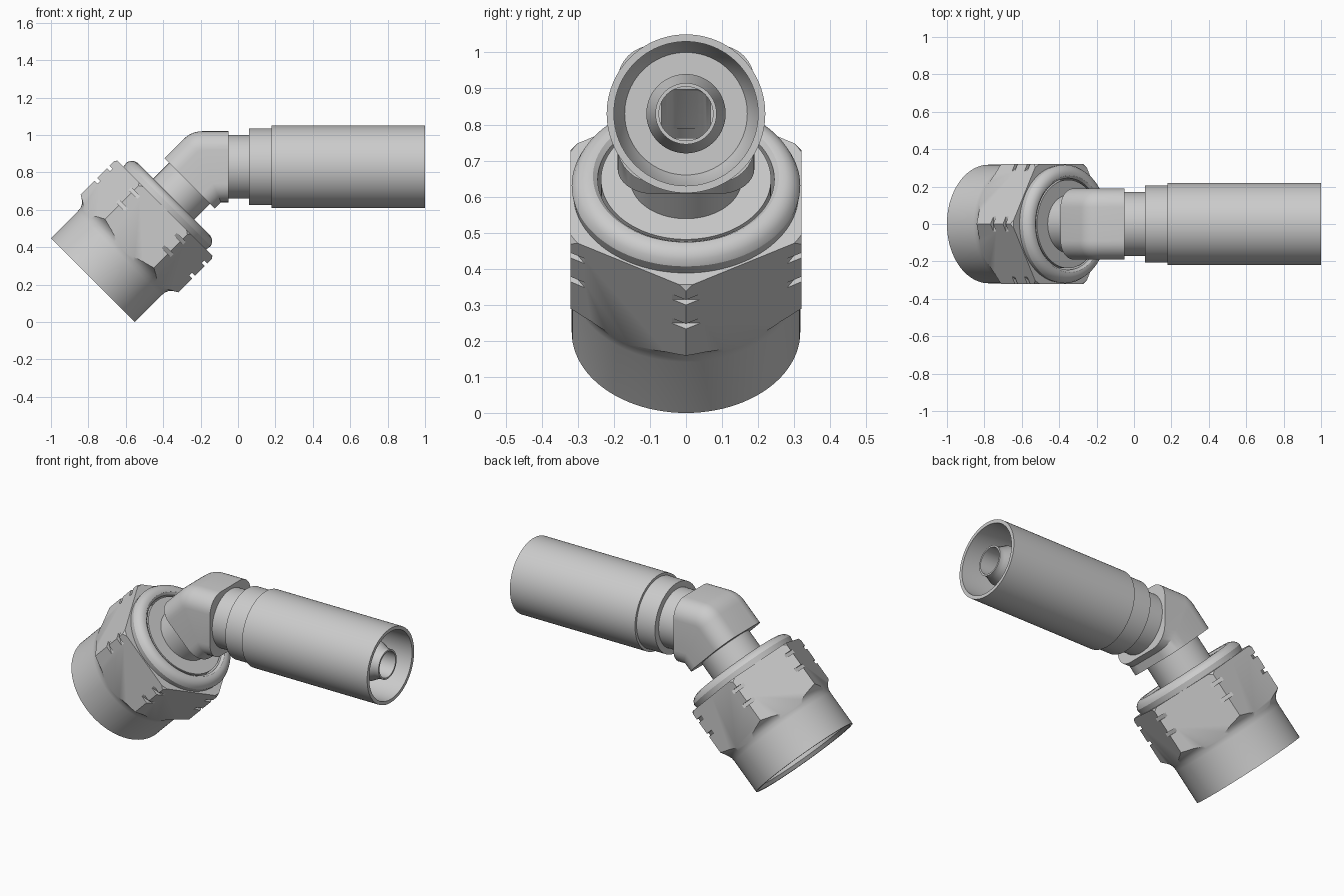
import bpy, bmesh, math
from mathutils import Matrix, Vector

if "Cube" in bpy.data.objects:
    bpy.data.objects.remove(bpy.data.objects["Cube"])

AXIS_Z = 0.83
CORNER = Vector((-0.17, 0, AXIS_Z))          # where the two pipe axes meet
NUT = Matrix.Translation((-0.776, 0, 0.224)) @ Matrix.Rotation(math.radians(45), 4, 'Y')
HOSE = Matrix.Translation((0, 0, AXIS_Z)) @ Matrix.Rotation(math.radians(90), 4, 'Y')


def make(name, bm):
    bmesh.ops.remove_doubles(bm, verts=bm.verts, dist=1e-5)
    bmesh.ops.recalc_face_normals(bm, faces=bm.faces)
    me = bpy.data.meshes.new(name)
    bm.to_mesh(me)
    bm.free()
    ob = bpy.data.objects.new(name, me)
    bpy.context.collection.objects.link(ob)
    return ob


def skin(bm, rings):
    """Join a closed loop of closed rings with quads."""
    vs = [[bm.verts.new(p) for p in ring] for ring in rings]
    n = len(vs[0])
    for i, a in enumerate(vs):
        b = vs[(i + 1) % len(vs)]
        for j in range(n):
            k = (j + 1) % n
            bm.faces.new((a[j], a[k], b[k], b[j]))


def lathe(name, profile, matrix, n=96):
    """Revolve a closed (along, radius) profile around local z."""
    bm = bmesh.new()
    skin(bm, [[(r * math.cos(math.tau * j / n), r * math.sin(math.tau * j / n), t)
               for j in range(n)] for t, r in profile])
    ob = make(name, bm)
    ob.matrix_world = matrix
    return ob


def cut(ob, cutter, operation):
    cutter.hide_render = True
    m = ob.modifiers.new("cut", 'BOOLEAN')
    m.operation, m.object, m.solver = operation, cutter, 'EXACT'
    bpy.context.view_layer.update()
    bpy.context.view_layer.objects.active = ob
    bpy.ops.object.modifier_apply(modifier=m.name)
    bpy.data.objects.remove(cutter)


def smooth(ob):
    bpy.ops.object.select_all(action='DESELECT')
    ob.select_set(True)
    bpy.context.view_layer.objects.active = ob
    bpy.ops.object.shade_smooth_by_angle(angle=math.radians(28))


# Swivel nut: turned profile with open bore and rounded bead
nut = lathe("swivel_nut", [
    (0, 0.317), (0.2, 0.317), (0.225, 0.319), (0.245, 0.328), (0.26, 0.342),
    (0.275, 0.366), (0.283, 0.39), (0.5, 0.39), (0.545, 0.359), (0.545, 0.313),
    (0.575, 0.317), (0.593, 0.309), (0.606, 0.294), (0.613, 0.275), (0.611, 0.258),
    (0.6, 0.245), (0.45, 0.245), (0.4, 0.285), (0.02, 0.285), (0, 0.3)], NUT)

# Hexagon flats
bm = bmesh.new()
bmesh.ops.create_cone(bm, cap_ends=True, segments=6, radius1=0.3695, radius2=0.3695,
                      depth=1.2, matrix=Matrix.Translation((0, 0, 0.3)))
v = max(bm.verts, key=lambda p: p.co.x)
spin = -math.atan2(v.co.y, v.co.x)
bmesh.ops.rotate(bm, verts=bm.verts, matrix=Matrix.Rotation(spin, 3, 'Z'))
hexagon = make("hexagon_cutter", bm)
hexagon.matrix_world = NUT
cut(nut, hexagon, 'INTERSECT')

# Two notches on each hexagon corner
bm = bmesh.new()
for i in range(6):
    for t in (0.392, 0.486):
        m = (Matrix.Rotation(i * math.pi / 3, 4, 'Z') @ Matrix.Translation((0.397, 0, t))
             @ Matrix.Diagonal((0.1, 0.14, 0.02, 1)))
        bmesh.ops.create_cube(bm, size=1, matrix=m)
notches = make("notch_cutter", bm)
notches.matrix_world = NUT
cut(nut, notches, 'DIFFERENCE')

# Swivel stem: nose inside the nut, flange and neck
stem = lathe("swivel_stem", [
    (0.735, 0.155), (0.6, 0.155), (0.6, 0.236), (0.41, 0.236), (0.25, 0.17),
    (0.25, 0.075), (0.735, 0.075)], NUT)

# Elbow: rounded square block with a round bore, mitred at 45 degrees
angles, outer, inner = [], [], []
for c in range(4):
    for s in range(9):
        a = c * math.pi / 2 + s * math.pi / 16
        q = math.pi / 4 + c * math.pi / 2
        cx, cy = (math.copysign(0.09, f(q)) for f in (math.cos, math.sin))
        outer.append((cx + 0.1 * math.cos(a), cy + 0.1 * math.sin(a)))
        b = math.atan2(outer[-1][1], outer[-1][0])
        inner.append((0.075 * math.cos(b), 0.075 * math.sin(b)))


def out_dir(a):
    return Vector((-math.sin(a), 0, math.cos(a)))


def bend(section, pivot=0.05):
    q = math.pi / 4
    mitre = out_dir(q / 2) / math.cos(q / 2)
    along = Vector((math.cos(q), 0, math.sin(q)))
    rings = [[CORNER - 0.125 * along + v * out_dir(q) + Vector((0, w, 0)) for v, w in section]]
    for k in range(7):
        a = q * (1 - k / 6)
        rings.append([CORNER + Vector((0, w, 0)) +
                      (pivot * mitre + (v - pivot) * out_dir(a) if v > pivot else v * mitre)
                      for v, w in section])
    rings.append([CORNER + Vector((0.12, w, v)) for v, w in section])
    return rings


bm = bmesh.new()
skin(bm, bend(outer) + bend(inner)[::-1])
bmesh.ops.dissolve_degenerate(bm, dist=1e-5, edges=bm.edges)
elbow = make("elbow_block", bm)

# Hose nipple: neck behind the elbow and inner tube with tapered tip
nipple = lathe("hose_nipple", [
    (-0.05, 0.17), (0.1, 0.17), (0.1, 0.11), (0.9, 0.11), (0.95, 0.085),
    (0.98, 0.085), (0.98, 0.075), (-0.05, 0.075)], HOSE)

# Crimp sleeve: stepped outside, open end
sleeve = lathe("crimp_sleeve", [
    (0.06, 0.105), (0.06, 0.205), (0.18, 0.205), (0.18, 0.22), (1, 0.22),
    (1, 0.2), (0.3, 0.2), (0.24, 0.17), (0.24, 0.105)], HOSE)

for ob in (nut, stem, elbow, nipple, sleeve):
    smooth(ob)
